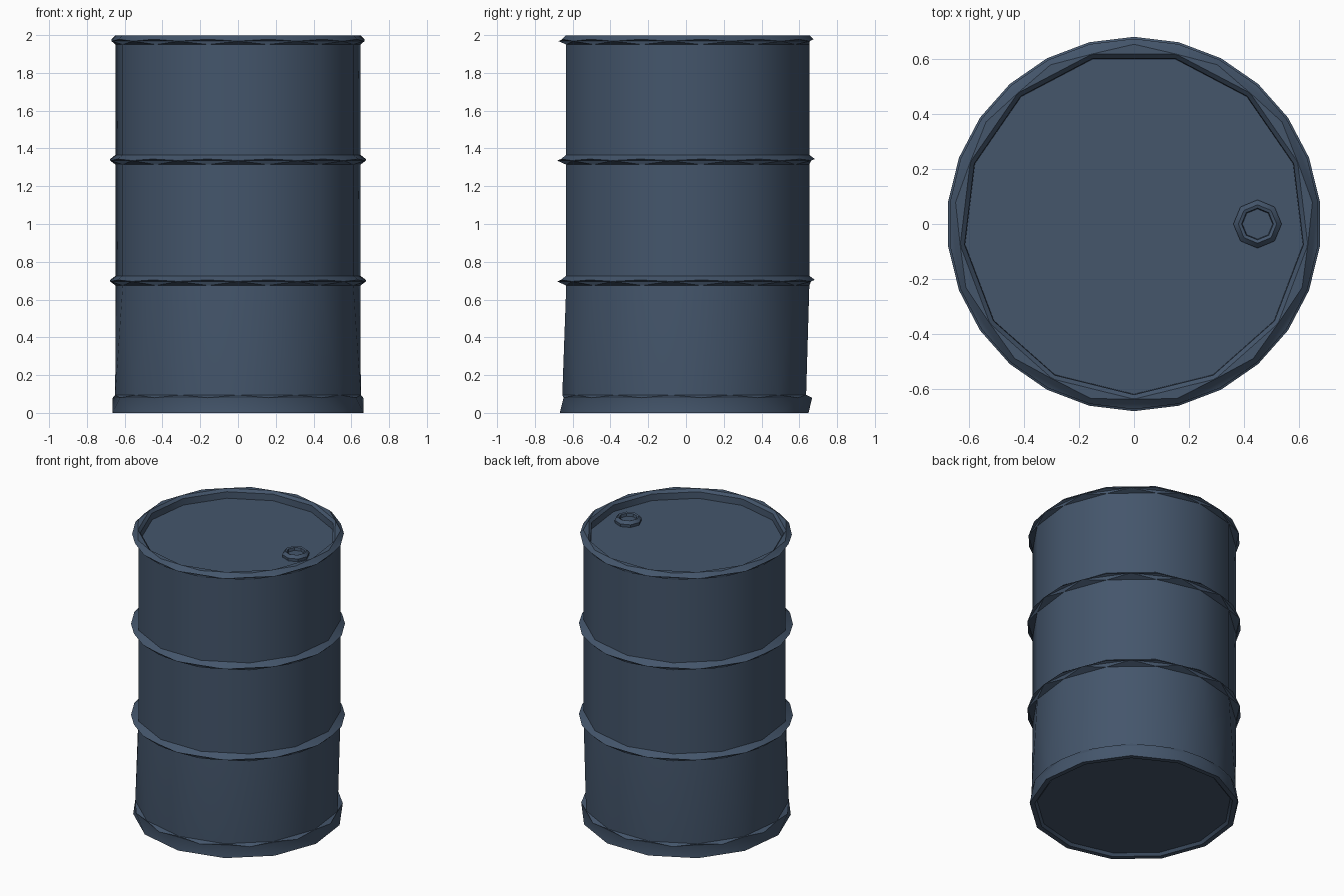
import bpy, math

if "Cube" in bpy.data.objects:
    bpy.data.objects.remove(bpy.data.objects["Cube"])

steel = bpy.data.materials.new("blue_grey_steel")
steel.diffuse_color = (0.058, 0.092, 0.148, 1)
steel.use_nodes = True
steel.node_tree.nodes["Principled BSDF"].inputs["Base Color"].default_value = steel.diffuse_color


def lathe(name, profile, sides, centre=(0, 0), cap_start=True, cap_end=True):
    """Stack of rings (radius, z, phase); neighbours half a step apart join with triangles."""
    verts, faces = [], []
    step = 2 * math.pi / sides
    for r, z, ph in profile:
        for i in range(sides):
            a = math.pi / 2 + (i + 0.5 * ph) * step
            verts.append((centre[0] + r * math.cos(a), centre[1] + r * math.sin(a), z))
    for k in range(len(profile) - 1):
        lo, hi = k * sides, (k + 1) * sides
        p, q = profile[k][2], profile[k + 1][2]
        for i in range(sides):
            j = (i + 1) % sides
            if p == q:
                faces.append((lo + i, lo + j, hi + j, hi + i))
            elif p == 0:
                faces += [(lo + i, lo + j, hi + i), (lo + j, hi + j, hi + i)]
            else:
                faces += [(lo + i, hi + j, hi + i), (lo + i, lo + j, hi + j)]
    if cap_start:
        faces.append(tuple(reversed(range(sides))))
    if cap_end:
        n = (len(profile) - 1) * sides
        faces.append(tuple(range(n, n + sides)))
    me = bpy.data.meshes.new(name)
    me.from_pydata(verts, [], faces)
    me.materials.append(steel)
    ob = bpy.data.objects.new(name, me)
    bpy.context.collection.objects.link(ob)
    bpy.ops.object.select_all(action='DESELECT')
    ob.select_set(True)
    bpy.context.view_layer.objects.active = ob
    bpy.ops.object.shade_smooth_by_angle(angle=math.radians(35))
    return ob


def hoop(z):
    """Raised rolling hoop around the body."""
    return [(0.653, z - 0.026, 0), (0.682, z - 0.004, 1),
            (0.682, z + 0.004, 0), (0.653, z + 0.026, 0)]


# Drum: recessed bottom, foot band, body with two hoops, rolled rim, recessed lid
profile = [(0.62, 0.018, 1), (0.635, 0.0, 1), (0.668, 0.0, 1), (0.668, 0.08, 0), (0.655, 0.095, 1)]
profile += hoop(0.70) + hoop(1.34)
profile += [(0.653, 1.95, 0), (0.675, 1.968, 1), (0.675, 1.978, 0),
            (0.655, 1.998, 0), (0.638, 1.998, 1), (0.622, 1.98, 1), (0.62, 1.935, 1)]
lathe("drum", profile, 13)

# Bung: low collar with a sunken plug
lathe("bung", [(0.085, 1.93, 0), (0.088, 1.955, 0), (0.07, 1.975, 0),
               (0.058, 1.97, 0), (0.055, 1.95, 0)], 8, (0.45, 0.0), cap_start=False)
